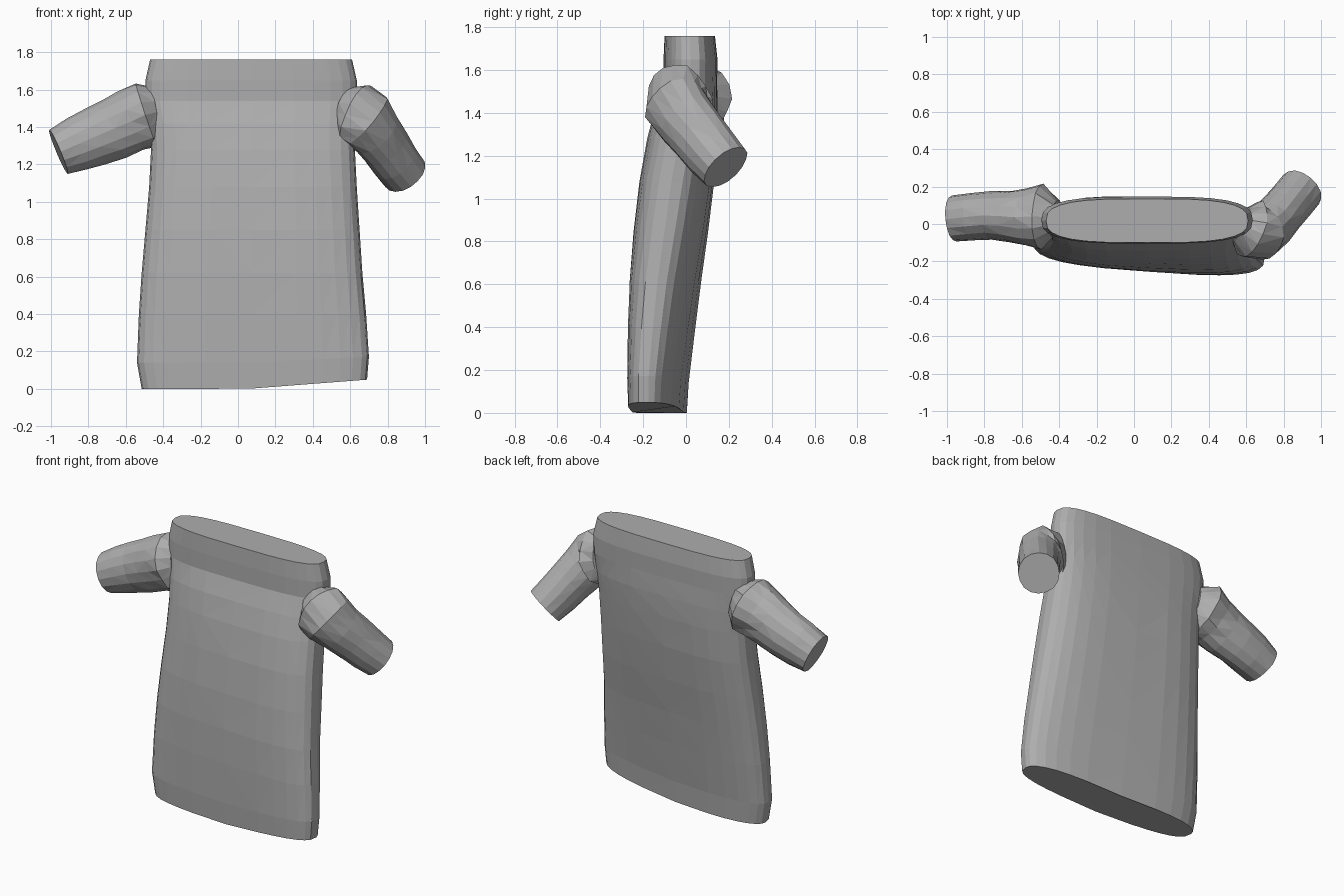
import bpy, bmesh, math, random
from mathutils import Vector

if "Cube" in bpy.data.objects:
    bpy.data.objects.remove(bpy.data.objects["Cube"])

random.seed(4)
cloth = bpy.data.materials.new("grey cloth")
cloth.diffuse_color = (0.42, 0.42, 0.42, 1)
cloth.use_nodes = True
cloth.node_tree.nodes["Principled BSDF"].inputs["Base Color"].default_value = cloth.diffuse_color


def loft(name, rings):
    """Skin a list of equal-length rings, cap both ends, keep facets flat."""
    bm = bmesh.new()
    rows = [[bm.verts.new(p) for p in ring] for ring in rings]
    n = len(rows[0])
    for a, b in zip(rows, rows[1:]):
        for i in range(n):
            j = (i + 1) % n
            bm.faces.new((a[i], a[j], b[j], b[i]))
    bm.faces.new(rows[0])
    bm.faces.new(rows[-1])
    bmesh.ops.triangulate(bm, faces=[f for f in bm.faces if len(f.verts) == 4])
    bmesh.ops.recalc_face_normals(bm, faces=bm.faces[:])
    mesh = bpy.data.meshes.new(name)
    bm.to_mesh(mesh)
    bm.free()
    mesh.materials.append(cloth)
    obj = bpy.data.objects.new(name, mesh)
    bpy.context.collection.objects.link(obj)
    return obj


def power(v, e):
    return math.copysign(abs(v) ** e, v)


# Shirt body: height, left x, right x, front y, back y, twist
sections = [
    (0.00, -0.515, 0.69, -0.25, -0.012, 0.045),
    (0.14, -0.54, 0.70, -0.255, -0.003, 0.045),
    (0.40, -0.53, 0.685, -0.255, 0.03, 0.042),
    (0.62, -0.515, 0.665, -0.25, 0.06, 0.037),
    (0.85, -0.495, 0.65, -0.235, 0.095, 0.03),
    (1.08, -0.475, 0.635, -0.21, 0.125, 0.025),
    (1.28, -0.465, 0.625, -0.178, 0.142, 0.015),
    (1.42, -0.475, 0.625, -0.145, 0.148, 0.005),
    (1.54, -0.495, 0.635, -0.105, 0.145, 0),
    (1.65, -0.495, 0.635, -0.105, 0.147, 0),
    (1.76, -0.47, 0.61, -0.10, 0.135, 0),
]
body = []
for z, x0, x1, y0, y1, twist in sections:
    low = max(0, 1 - z / 1.4)
    ring = []
    for i in range(28):
        a = math.tau * i / 28
        round_y = 0.72 + (0.25 * low if math.sin(a) > 0 else -0.1 * low)
        u, v = power(math.cos(a), 0.6), power(math.sin(a), round_y)
        x = (x0 + x1) / 2 + u * (x1 - x0) / 2
        y = (y0 + y1) / 2 + v * (y1 - y0) / 2 - twist * u
        hem = max(0, 1 - z / 0.4) * 0.05 * max(0, (x - 0.05) / 0.65)
        ring.append((x, y, z + hem))
    body.append(ring)
loft("shirt_body", body)


# Sleeves: centre x, y, z, radius across, radius up; rumpled near the shoulder
def sleeve(name, path, sides=16):
    pts = [Vector(p[:3]) for p in path]
    rings = []
    for k, (x, y, z, r_side, r_up) in enumerate(path):
        tangent = (pts[min(k + 1, len(pts) - 1)] - pts[max(k - 1, 0)]).normalized()
        side = tangent.cross(Vector((0, 0, 1))).normalized()
        up = side.cross(tangent)
        ring = []
        for i in range(sides):
            a = math.tau * i / sides
            s = 1 + random.uniform(-1, 1) * (0.05 if k < 3 else 0.015)
            ring.append(pts[k] + s * (side * math.cos(a) * r_side + up * math.sin(a) * r_up))
        rings.append(ring)
    return loft(name, rings)


sleeve("left_sleeve", [
    (-0.42, 0.03, 1.48, 0.10, 0.14),
    (-0.49, 0.04, 1.465, 0.17, 0.18),
    (-0.57, 0.035, 1.43, 0.15, 0.17),
    (-0.66, 0.04, 1.39, 0.138, 0.167),
    (-0.76, 0.045, 1.35, 0.13, 0.157),
    (-0.86, 0.04, 1.31, 0.128, 0.147),
    (-0.96, 0.03, 1.268, 0.125, 0.128),
])
sleeve("right_sleeve", [
    (0.57, 0.0, 1.48, 0.10, 0.13),
    (0.63, -0.03, 1.465, 0.16, 0.175),
    (0.685, -0.045, 1.43, 0.145, 0.165),
    (0.735, 0.0, 1.37, 0.13, 0.15),
    (0.79, 0.06, 1.295, 0.124, 0.142),
    (0.84, 0.12, 1.22, 0.124, 0.135),
    (0.893, 0.185, 1.147, 0.124, 0.124),
])
